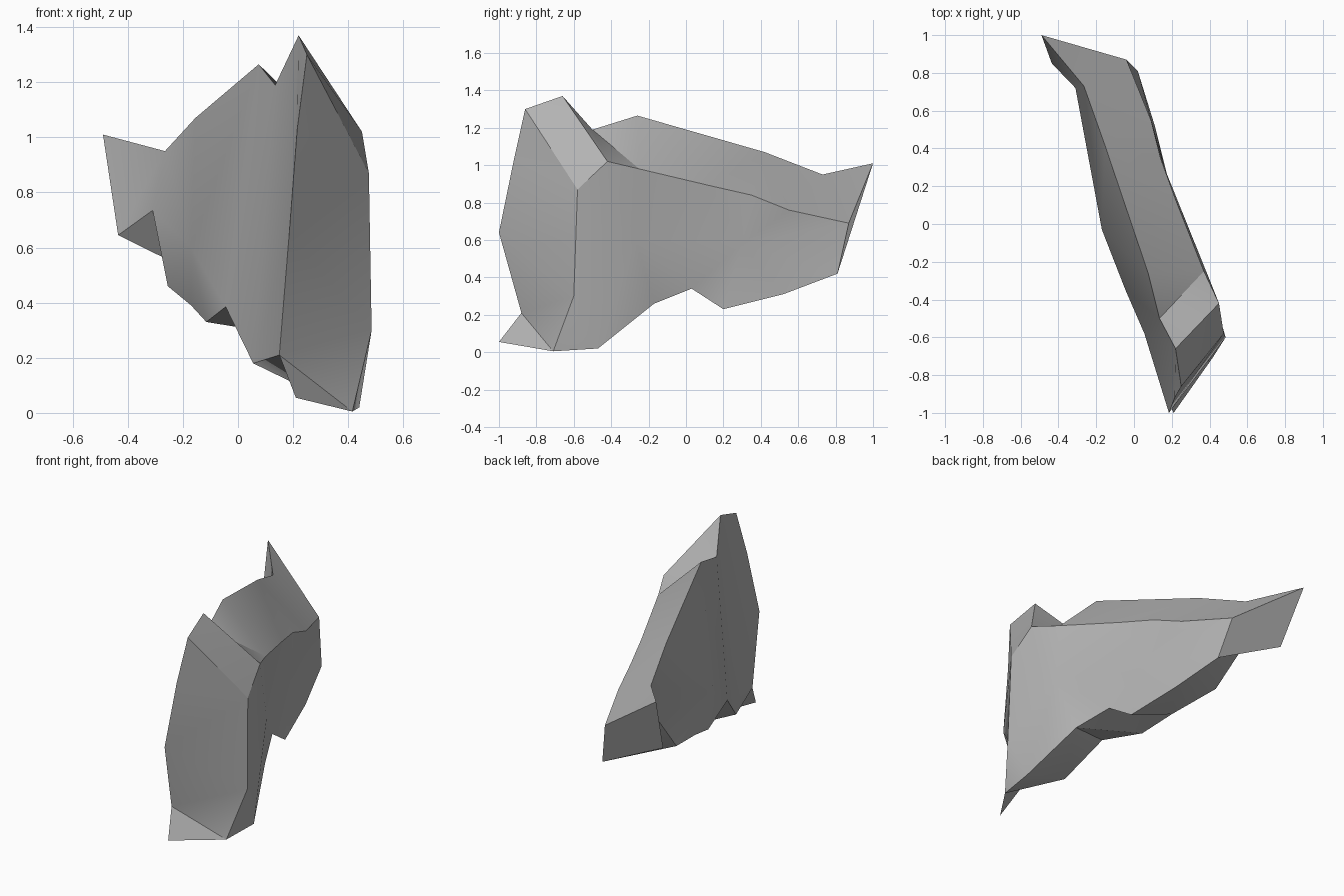
import bpy, bmesh
from math import radians
from mathutils import Vector

default = bpy.data.objects.get("Cube")
if default:
    bpy.data.objects.remove(default, do_unlink=True)

mesh = bpy.data.meshes.new("rock_slab")
bm = bmesh.new()


def path(*points):
    """Add a chain of corner points and return its vertices."""
    return [bm.verts.new(p) for p in points]


def face(*verts):
    return bm.faces.new(verts)


def fan(center, rim):
    """Triangles from one vertex to each segment of a rim."""
    for a, b in zip(rim, rim[1:]):
        face(center, a, b)


def bridge(left, right):
    """Triangle strip between two chains, taking the shorter diagonal."""
    i = j = 0
    while i < len(left) - 1 or j < len(right) - 1:
        step_left = (left[i + 1].co - right[j].co).length if i < len(left) - 1 else float("inf")
        step_right = (right[j + 1].co - left[i].co).length if j < len(right) - 1 else float("inf")
        if step_left <= step_right:
            face(left[i], left[i + 1], right[j])
            i += 1
        else:
            face(left[i], right[j + 1], right[j])
            j += 1


# Upper ridges, running from the front block to the tail
ridge_right = path((.135, -.5, 1.19), (.075, -.26, 1.265), (-.155, .42, 1.07),
                   (-.265, .73, .95), (-.49, 1, 1.01))
ridge_left = path((.45, -.42, 1.02), (.37, -.25, .98), (.22, .13, .89),
                  (.14, .35, .84), (.09, .55, .76), (-.04, .87, .69))
notch, crest, mid_ridge, tail_root, tail_tip = ridge_right
shoulder, tail_left = ridge_left[0], ridge_left[-1]

# Lower rims, running from front to tail
rim_right = path((.15, -.88, .21), (.055, -.58, .18), (-.045, -.35, .385),
                 (-.115, -.06, .33), (-.17, .15, .39), (-.255, .46, .46),
                 (-.31, .72, .735), (-.435, .85, .645))
rim_left = path((.415, -.71, .005), (.44, -.47, .02), (.31, -.17, .26),
                (.22, .03, .34), (.19, .2, .23), (.11, .52, .31), (.02, .81, .42))
front_foot, belly = rim_right[:2]
tail_notch, tail_under = rim_right[-2:]
left_foot, left_heel = rim_left[:2]

# Edges of the front block and its peak
front_edge = [front_foot] + path((.185, -1, .64), (.215, -.92, 1.03), (.25, -.86, 1.3))
side_edge = [left_foot] + path((.485, -.6, .3), (.475, -.58, .87))
peak, = path((.22, -.66, 1.37))

# Interior corners that bulge or hollow the broad sides
right_bulge, left_bulge, left_hollow = path((-.17, -.03, .6), (.39, -.27, .6), (.16, .3, .58))

# Top, underside, front and tail end
bridge(ridge_right, ridge_left)
bridge(rim_right, rim_left)
bridge(front_edge, side_edge)
bridge([front_edge[-1], peak], [side_edge[-1], shoulder])
face(peak, shoulder, notch)
face(tail_tip, tail_left, rim_left[-1], tail_under)

# Broad left side
fan(left_bulge, [left_hollow, ridge_left[2], ridge_left[1], shoulder,
                 side_edge[2], side_edge[1], left_heel, rim_left[2], rim_left[3], left_hollow])
fan(left_hollow, rim_left[3:] + ridge_left[:1:-1])
face(side_edge[1], left_foot, left_heel)

# Broad right side
fan(right_bulge, [crest, mid_ridge, tail_root] + rim_right[-2:1:-1] + [crest])
face(crest, notch, rim_right[2])
fan(belly, [rim_right[2], notch, peak, front_edge[1], front_foot])
fan(peak, front_edge[1:])
bridge([tail_root, tail_tip], [tail_notch, tail_under])

bmesh.ops.recalc_face_normals(bm, faces=bm.faces[:])

# Thin chip jutting out under the front face
chip, = path((.21, -1, .055))
face(chip, left_foot, front_foot)

bm.to_mesh(mesh)
bm.free()

# Single stone colour
stone = bpy.data.materials.new("stone_grey")
stone.use_nodes = True
colour = (.45, .45, .45, 1)
stone.diffuse_color = colour
stone.node_tree.nodes["Principled BSDF"].inputs["Base Color"].default_value = colour
mesh.materials.append(stone)

rock = bpy.data.objects.new("rock_slab", mesh)
bpy.context.collection.objects.link(rock)
bpy.ops.object.select_all(action="DESELECT")
rock.select_set(True)
bpy.context.view_layer.objects.active = rock
bpy.ops.object.shade_smooth_by_angle(angle=radians(30))
